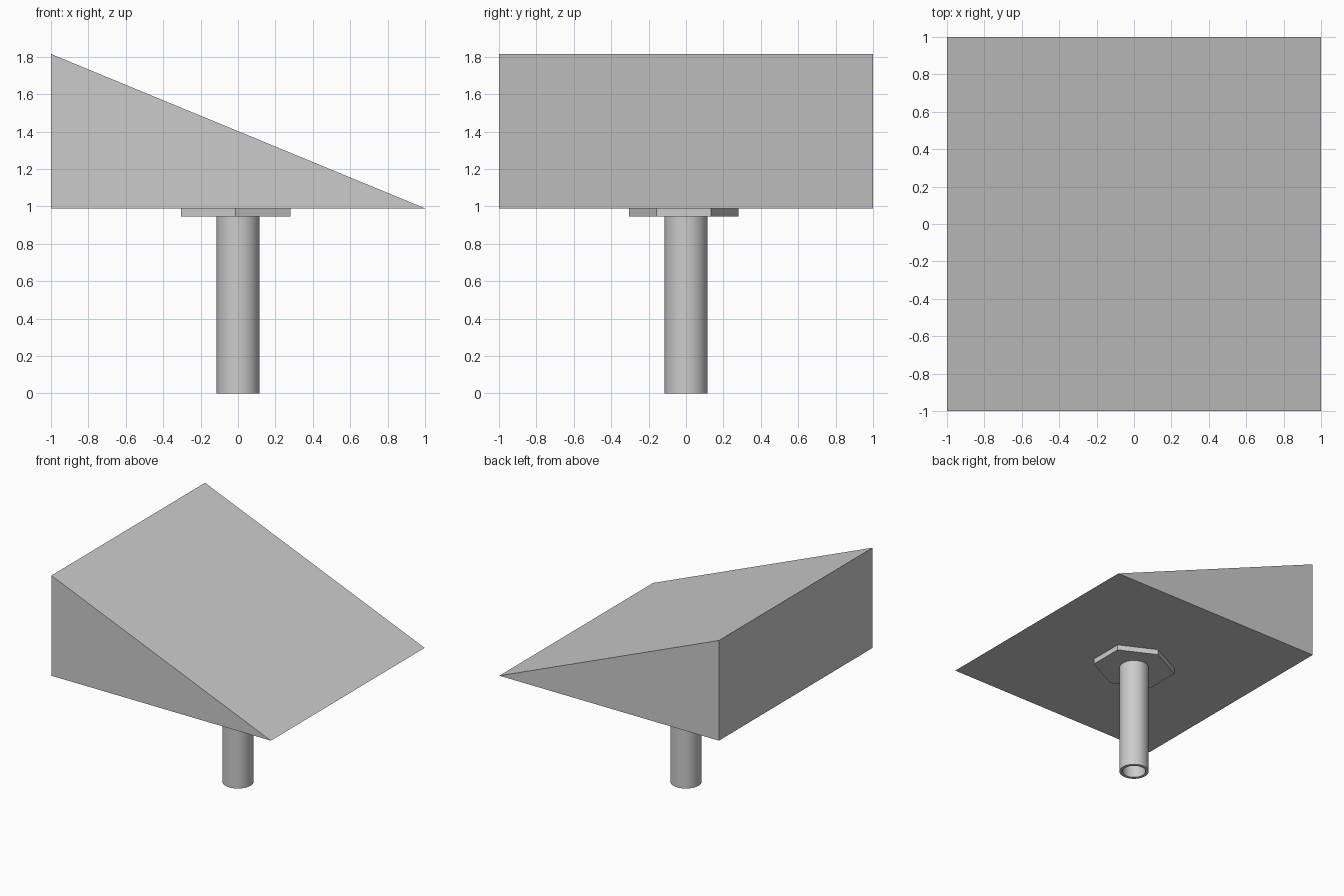
import bpy, bmesh, math

cube = bpy.data.objects.get("Cube")
if cube:
    bpy.data.objects.remove(cube, do_unlink=True)

GREY = (0.6, 0.6, 0.6, 1)
grey = bpy.data.materials.new("plain_grey")
grey.use_nodes = True
grey.diffuse_color = GREY
grey.node_tree.nodes["Principled BSDF"].inputs["Base Color"].default_value = GREY


def add_object(name, bm):
    bmesh.ops.recalc_face_normals(bm, faces=bm.faces)
    mesh = bpy.data.meshes.new(name)
    bm.to_mesh(mesh)
    bm.free()
    mesh.materials.append(grey)
    obj = bpy.data.objects.new(name, mesh)
    bpy.context.collection.objects.link(obj)
    return obj


def prism(name, outline, offset):
    """Extrude a flat outline along an offset into a closed solid."""
    bm = bmesh.new()
    face = bm.faces.new([bm.verts.new(p) for p in outline])
    ext = bmesh.ops.extrude_face_region(bm, geom=[face], use_keep_orig=True)
    moved = [v for v in ext["geom"] if isinstance(v, bmesh.types.BMVert)]
    bmesh.ops.translate(bm, verts=moved, vec=offset)
    return add_object(name, bm)


def tube(name, outer, inner, height, sides=48):
    """Spin a rectangular wall section around z into a hollow pole."""
    bm = bmesh.new()
    section = [(outer, 0), (outer, height), (inner, height), (inner, 0)]
    verts = [bm.verts.new((r, 0, z)) for r, z in section]
    edges = [bm.edges.new((verts[i], verts[(i + 1) % 4])) for i in range(4)]
    bmesh.ops.spin(bm, geom=verts + edges, axis=(0, 0, 1), cent=(0, 0, 0),
                   angle=math.tau, steps=sides, use_merge=True)
    bmesh.ops.remove_doubles(bm, verts=bm.verts, dist=0.0001)
    return add_object(name, bm)


# Sloped wedge top, tall on the right side
prism("wedge_top", [(-1, -1, 0.99), (1, -1, 0.99), (-1, -1, 1.815)], (0, 2, 0))

# Six-sided mounting plate, slightly squashed front to back and off centre
half, depth, shift = 0.2925, 0.2925, -0.0125
plate = []
for i in range(6):
    a = math.radians(30 + 60 * i)
    plate.append((shift + half * math.cos(a) / math.cos(math.pi / 6),
                  shift + depth * math.sin(a), 0.945))
prism("mounting_plate", plate, (0, 0, 0.045))

# Hollow round pole
pole = tube("pole", 0.115, 0.09, 0.945)
bpy.ops.object.select_all(action="DESELECT")
pole.select_set(True)
bpy.context.view_layer.objects.active = pole
bpy.ops.object.shade_smooth_by_angle(angle=math.radians(40))
